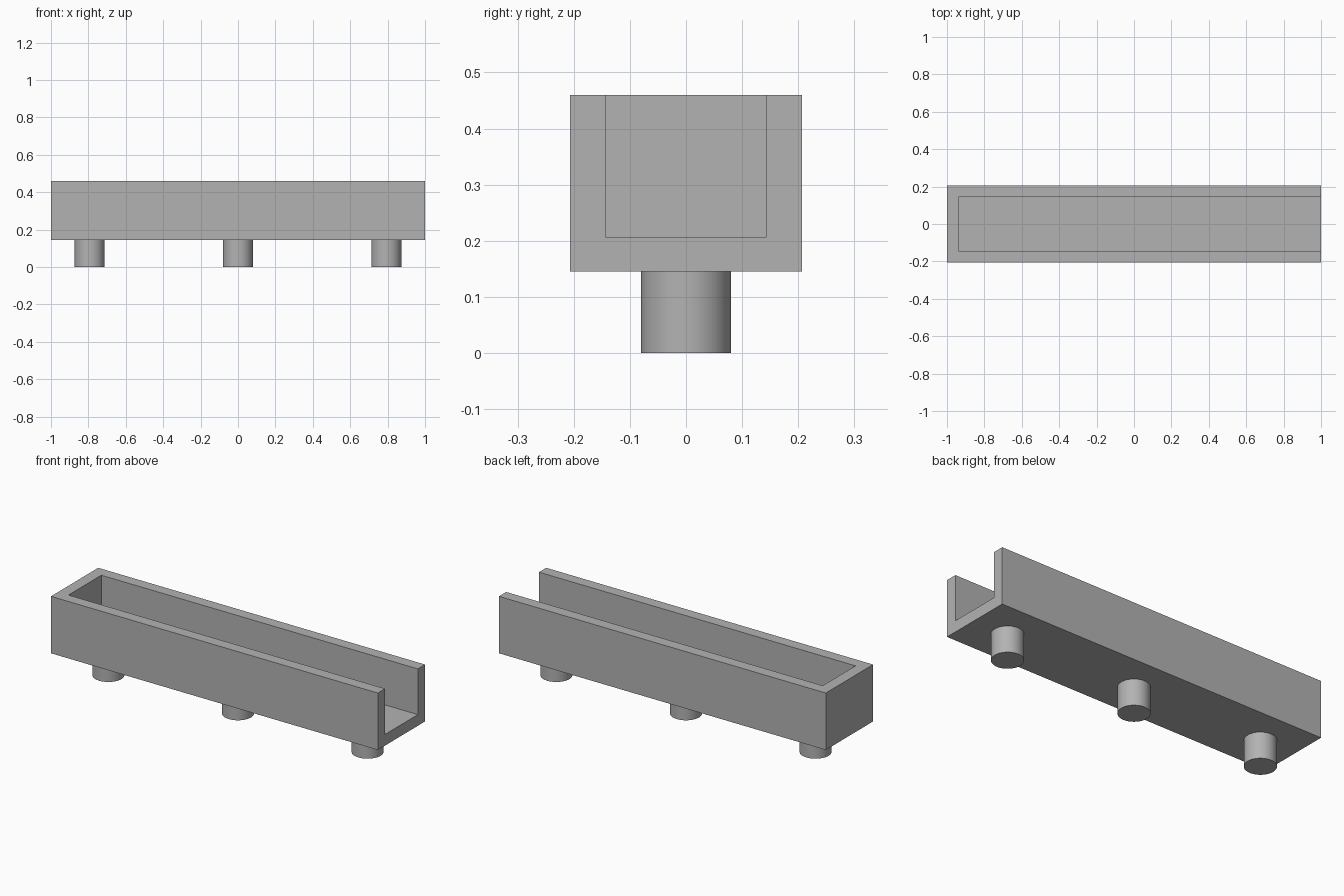
import bpy
import bmesh
from mathutils import Vector

default = bpy.data.objects.get("Cube")
if default:
    bpy.data.objects.remove(default, do_unlink=True)

# Overall sizes
LENGTH, WIDTH = 2.0, 0.413
BASE, FLOOR, TOP = 0.145, 0.207, 0.46
WALL = 0.063
LEG_RADIUS, LEG_SPACING = 0.08, 0.793

grey = bpy.data.materials.new("plain grey")
grey.use_nodes = True
colour = (0.45, 0.45, 0.45, 1)
grey.diffuse_color = colour
grey.node_tree.nodes["Principled BSDF"].inputs["Base Color"].default_value = colour


def make_box(name, low, high):
    """Box spanning two opposite corners."""
    low, high = Vector(low), Vector(high)
    mesh = bpy.data.meshes.new(name)
    bm = bmesh.new()
    bmesh.ops.create_cube(bm, size=1)
    bmesh.ops.scale(bm, vec=high - low, verts=bm.verts)
    bmesh.ops.translate(bm, vec=(low + high) / 2, verts=bm.verts)
    bm.to_mesh(mesh)
    bm.free()
    obj = bpy.data.objects.new(name, mesh)
    bpy.context.collection.objects.link(obj)
    mesh.materials.append(grey)
    return obj


# Trough: solid block hollowed out through the top and the left end
half_l, half_w = LENGTH / 2, WIDTH / 2
trough = make_box("trough", (-half_l, -half_w, BASE), (half_l, half_w, TOP))
cutter = make_box("channel_cutter", (-half_l + WALL, -half_w + WALL, FLOOR),
                  (half_l + WALL, half_w - WALL, TOP + WALL))
cut = trough.modifiers.new("channel", "BOOLEAN")
cut.operation = "DIFFERENCE"
cut.solver = "EXACT"
cut.object = cutter
bpy.ops.object.select_all(action="DESELECT")
bpy.context.view_layer.objects.active = trough
trough.select_set(True)
bpy.ops.object.modifier_apply(modifier=cut.name)
bpy.data.objects.remove(cutter, do_unlink=True)

# Three round legs along the centre line
for side, name in ((-1, "right_leg"), (0, "middle_leg"), (1, "left_leg")):
    bpy.ops.mesh.primitive_cylinder_add(vertices=64, radius=LEG_RADIUS, depth=BASE,
                                        location=(side * LEG_SPACING, 0, BASE / 2))
    leg = bpy.context.object
    leg.name = name
    leg.data.materials.append(grey)
    bpy.ops.object.shade_smooth_by_angle()
